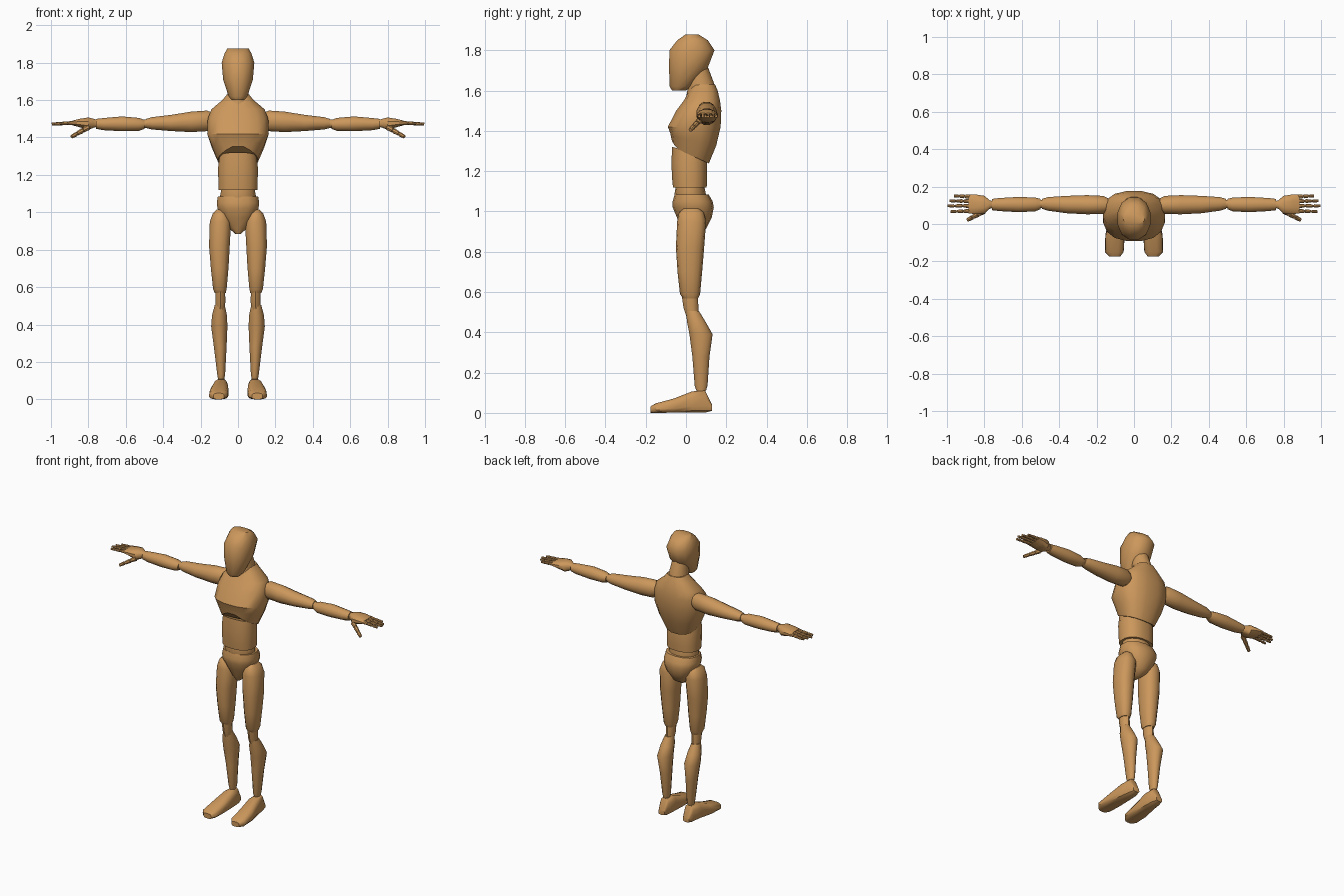
import bpy, bmesh, math
from mathutils import Vector

cube = bpy.data.objects.get("Cube")
if cube:
    bpy.data.objects.remove(cube)

wood = bpy.data.materials.new("warm wood")
COLOUR = (0.60, 0.31, 0.105, 1)
wood.diffuse_color = COLOUR
wood.use_nodes = True
for node in wood.node_tree.nodes:
    if node.type == 'BSDF_PRINCIPLED':
        node.inputs["Base Color"].default_value = COLOUR


def finish(name, bm, angle=40):
    bmesh.ops.recalc_face_normals(bm, faces=bm.faces)
    mesh = bpy.data.meshes.new(name)
    bm.to_mesh(mesh)
    bm.free()
    mesh.materials.append(wood)
    obj = bpy.data.objects.new(name, mesh)
    bpy.context.collection.objects.link(obj)
    bpy.ops.object.select_all(action='DESELECT')
    obj.select_set(True)
    bpy.context.view_layer.objects.active = obj
    bpy.ops.object.shade_smooth_by_angle(angle=math.radians(angle))
    return obj


def loft(name, axis, rings, sides=14, square=1.0, warp=None, mirror=False, angle=40):
    """Skin rings of (position, low a, high a, low b, high b) along an axis."""
    for side in ((1, -1) if mirror else (1,)):
        bm = bmesh.new()
        loops = []
        for pos, a0, a1, b0, b1 in rings:
            loop = []
            for i in range(sides):
                t = math.tau * (i + 0.5) / sides
                c, s = math.cos(t), math.sin(t)
                a = (a0 + a1) / 2 + (a1 - a0) / 2 * math.copysign(abs(c) ** square, c)
                b = (b0 + b1) / 2 + (b1 - b0) / 2 * math.copysign(abs(s) ** square, s)
                p = {'x': (pos, a, b), 'y': (a, pos, b), 'z': (a, b, pos)}[axis]
                if warp:
                    p = warp(*p)
                loop.append(bm.verts.new((p[0] * side, p[1], p[2])))
            loops.append(loop)
        for low, high in zip(loops, loops[1:]):
            for i in range(sides):
                j = (i + 1) % sides
                bm.faces.new((low[i], low[j], high[j], high[i]))
        bm.faces.new(loops[0])
        bm.faces.new(loops[-1])
        label = name if not mirror else ("left_" if side > 0 else "right_") + name
        finish(label, bm, angle)


def body(name, rings, **options):
    """Central part: rings of (z, half width, front y, back y)."""
    loft(name, 'z', [(z, -w, w, f, b) for z, w, f, b in rings], **options)


def digit(name, start, end, radius, joints=3):
    """Jointed finger on both hands: tapered links with a small ball between."""
    start, end = Vector(start), Vector(end)
    step = (end - start) / joints
    turn = step.to_track_quat('Z', 'Y').to_matrix().to_4x4()
    for side in (1, -1):
        bm = bmesh.new()
        for k in range(joints):
            r = radius * (1 - 0.12 * k)
            link = bmesh.ops.create_cone(bm, cap_ends=True, segments=8, radius1=r,
                                         radius2=r * 0.8, depth=step.length * 0.8)["verts"]
            ball = bmesh.ops.create_icosphere(bm, subdivisions=1, radius=r * 0.75)["verts"]
            bmesh.ops.transform(bm, matrix=turn, verts=link)
            bmesh.ops.translate(bm, vec=start + step * (k + 0.5), verts=link)
            bmesh.ops.translate(bm, vec=start + step * k, verts=ball)
        for v in bm.verts:
            v.co.x *= side
        finish(("left_" if side > 0 else "right_") + name, bm)


# Head and neck
body("head", [(1.60, .035, -.07, .0), (1.62, .052, -.083, .03), (1.71, .082, -.087, .11),
              (1.80, .09, -.086, .145), (1.85, .074, -.045, .11), (1.877, .058, -.005, .065)],
     sides=12, square=.9, angle=50)
body("neck", [(1.50, .068, -.02, .15), (1.56, .066, .0, .155), (1.62, .06, .01, .145),
              (1.74, .045, .0, .1)])


# Ribcage: the lower rim drops to the back and is arched at the front
def rib_rim(x, y, z):
    low = max(0, (1.42 - z) / .14)
    arch = .045 * max(0, 1 - abs(x) / .1) if y < 0 else 0
    return x, y, z + low * (arch - .45 * (y - .02))


body("ribcage", [(1.28, .108, -.072, .115), (1.355, .142, -.08, .152), (1.42, .167, -.092, .174),
                 (1.50, .164, -.05, .177), (1.55, .145, -.012, .17), (1.60, .085, .015, .158),
                 (1.63, .06, .03, .145)], sides=16, square=.8, warp=rib_rim)

# Abdomen, waist ball and pelvis
body("abdomen", [(1.118, .106, -.066, .104), (1.16, .107, -.07, .106),
                 (1.24, .108, -.074, .106), (1.30, .1, -.07, .1)], sides=16, square=.85,
     warp=lambda x, y, z: (x, y, z - (.3 * y if z > 1.25 else 0)))
body("waist_ball", [(1.04, .085, -.045, .095), (1.08, .1, -.058, .1), (1.13, .09, -.05, .09)])
body("pelvis", [(.885, .015, -.01, .05), (.915, .05, -.025, .1), (.97, .09, -.045, .128),
                (1.02, .112, -.066, .138), (1.05, .116, -.066, .132), (1.085, .11, -.056, .112)],
     sides=14, square=.85)

# Legs
loft("thigh", 'z', [(.568, .065, .125, -.015, .06), (.59, .06, .134, -.03, .07),
                    (.70, .05, .146, -.042, .08), (.82, .043, .156, -.05, .09),
                    (.95, .036, .152, -.044, .1), (.995, .055, .135, -.035, .088),
                    (1.015, .075, .115, -.01, .065)], square=.85, mirror=True)
loft("knee", 'z', [(.47, .073, .118, .005, .06), (.52, .066, .122, -.012, .062),
                   (.59, .068, .122, -.022, .058)], sides=10, mirror=True)
loft("shin", 'z', [(.11, .072, .108, .05, .1), (.135, .068, .112, .042, .108),
                   (.28, .06, .13, .03, .118), (.39, .055, .145, .015, .134),
                   (.45, .058, .14, .004, .1), (.505, .07, .125, -.002, .066)],
     sides=12, mirror=True)
loft("ankle", 'z', [(.07, .07, .11, .05, .1), (.125, .075, .105, .055, .095)], sides=10, mirror=True)


# Feet: wide flat sole narrowing upward
def foot_shape(x, y, z):
    return .09 + (x - .09) * (1.08 - 1.8 * z), y, z


loft("foot", 'y', [(-.175, .075, .13, .0, .033), (-.15, .056, .153, .0, .048),
                   (-.06, .05, .152, .0, .072), (.03, .05, .135, .0, .108),
                   (.095, .055, .125, .0, .112), (.13, .068, .112, .01, .04)],
     sides=12, square=.65, warp=foot_shape, mirror=True)

# Arms
loft("upper_arm", 'x', [(.13, .07, .135, 1.45, 1.53), (.165, .052, .152, 1.432, 1.546),
                        (.25, .05, .156, 1.427, 1.54), (.36, .056, .152, 1.433, 1.522),
                        (.46, .07, .145, 1.442, 1.51), (.492, .08, .135, 1.45, 1.5)],
     sides=12, mirror=True)
loft("elbow", 'x', [(.47, .085, .13, 1.452, 1.498), (.53, .085, .13, 1.45, 1.495)],
     sides=10, mirror=True)
loft("forearm", 'x', [(.50, .078, .135, 1.445, 1.495), (.53, .066, .143, 1.434, 1.506),
                      (.62, .062, .146, 1.432, 1.514), (.72, .068, .14, 1.438, 1.505),
                      (.76, .073, .135, 1.446, 1.5)], sides=12, mirror=True)

# Hands
loft("palm", 'x', [(.745, .088, .122, 1.458, 1.492), (.77, .082, .126, 1.452, 1.5),
                   (.80, .054, .152, 1.44, 1.508), (.85, .052, .16, 1.455, 1.5),
                   (.885, .055, .16, 1.465, 1.49)], sides=12, square=.8, mirror=True)
for finger, y, spread, tip in (("index_finger", .07, -.004, .985), ("middle_finger", .097, 0, 1.0),
                               ("ring_finger", .122, .002, .99), ("little_finger", .146, .004, .965)):
    digit(finger, (.875, y, 1.478), (tip, y + spread, 1.472), .0115)
digit("thumb", (.80, .07, 1.455), (.893, .02, 1.402), .016)
